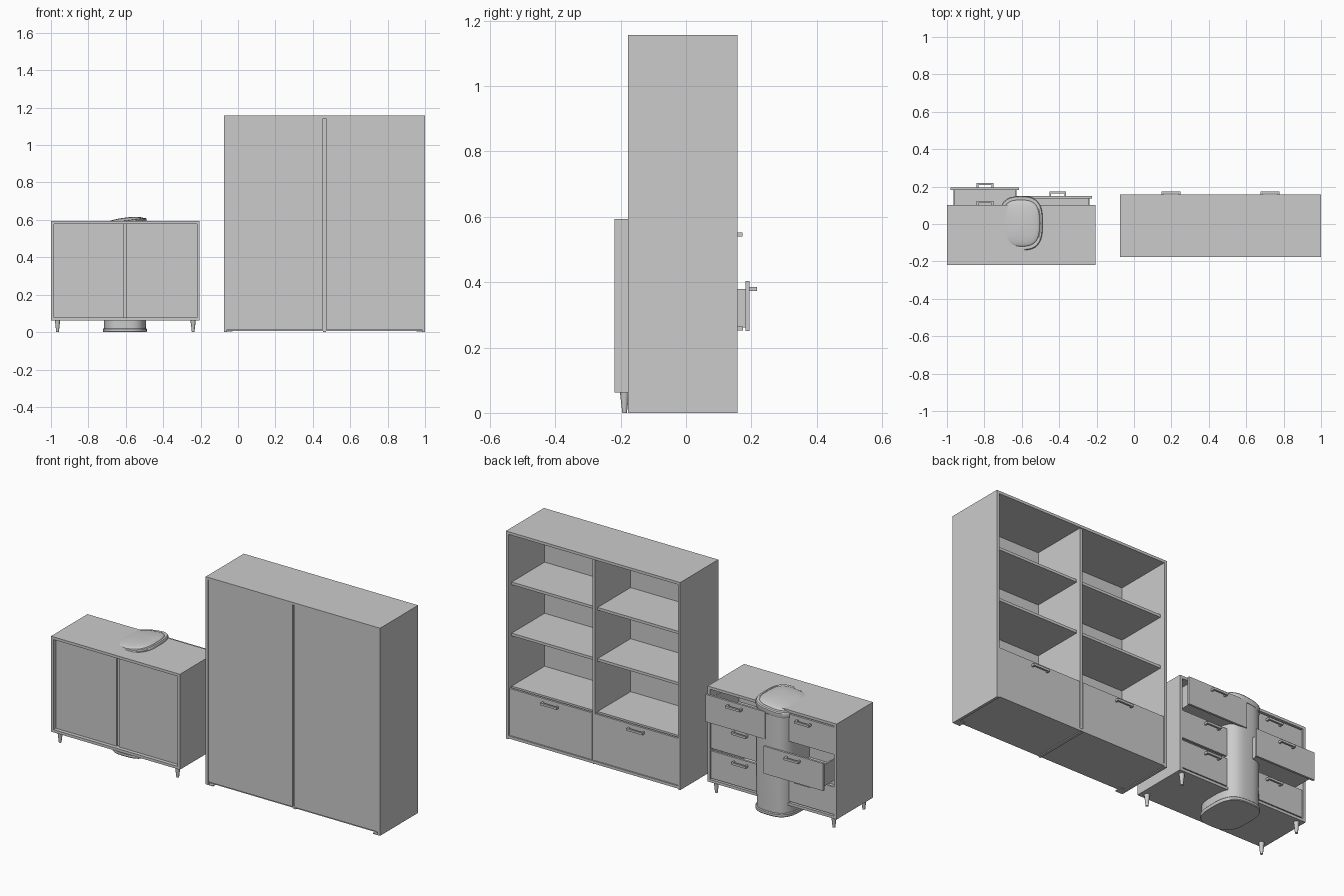
import bpy, bmesh, math
from mathutils import Matrix

if "Cube" in bpy.data.objects:
    bpy.data.objects.remove(bpy.data.objects["Cube"])


def boxes(name, items):
    """One object from boxes given as (x0, x1, y0, y1, z0, z1)."""
    bm = bmesh.new()
    for x0, x1, y0, y1, z0, z1 in items:
        m = Matrix.Translation(((x0 + x1) / 2, (y0 + y1) / 2, (z0 + z1) / 2))
        m = m @ Matrix.Diagonal((x1 - x0, y1 - y0, z1 - z0, 1))
        bmesh.ops.create_cube(bm, size=1, matrix=m)
    return finish(name, bm)


def finish(name, bm):
    me = bpy.data.meshes.new(name)
    bm.to_mesh(me)
    bm.free()
    ob = bpy.data.objects.new(name, me)
    bpy.context.collection.objects.link(ob)
    return ob


def smooth(ob, angle=35):
    bpy.ops.object.select_all(action='DESELECT')
    bpy.context.view_layer.objects.active = ob
    ob.select_set(True)
    bpy.ops.object.shade_smooth_by_angle(angle=math.radians(angle))


def handle(name, cx, y, z, w=0.09, d=0.024):
    """Bar handle on two posts, standing out from the face at y."""
    h, t = 0.006, 0.01
    boxes(name, [(cx - w / 2, cx + w / 2, y + d - t, y + d, z - h, z + h),
                 (cx - w / 2, cx - w / 2 + t, y, y + d - t, z - h, z + h),
                 (cx + w / 2 - t, cx + w / 2, y, y + d - t, z - h, z + h)])


def drawer(name, x0, x1, yf, z0, z1, depth, handle_z, d=0.024, w=0.09):
    """Front board with its outer face at yf, open-topped box behind it, and handle."""
    t, s = 0.012, 0.008
    a, b, yb, zb, zt = x0 + 0.015, x1 - 0.015, yf - depth, z0 + 0.01, z1 - 0.025
    boxes(name, [(x0, x1, yf - t, yf, z0, z1),
                 (a, a + s, yb, yf - t, zb, zt),
                 (b - s, b, yb, yf - t, zb, zt),
                 (a + s, b - s, yb, yb + s, zb, zt),
                 (a + s, b - s, yb + s, yf - t, zb, zb + s)])
    handle(name + "_handle", (x0 + x1) / 2, yf, handle_z, w, d)


# Bookcase carcass
X0, X1, Y0, Y1, H, T = -0.075, 1.0, -0.177, 0.158, 1.157, 0.015
mid, back = (X0 + X1) / 2, -0.172
boxes("bookcase_frame", [(X0, X0 + T, Y0, Y1, 0, H), (X1 - T, X1, Y0, Y1, 0, H),
                         (X0 + T, X1 - T, Y0, Y1, H - T, H),
                         (X0 + T, X1 - T, back + 0.01, Y1, 0.005, 0.005 + T)])
boxes("bookcase_divider", [(mid - T / 2, mid + T / 2, back + 0.01, Y1 - 0.006, 0, H - T)])
boxes("bookcase_foot_plates", [(X0 + T, X0 + 0.045, Y0, Y0 + 0.04, 0, 0.004),
                               (X1 - 0.045, X1 - T, Y0, Y0 + 0.04, 0, 0.004)])

# Bookcase back panels, shelves and drawers, one set per column
for side, a, b in (("left", X0 + T, mid - T / 2), ("right", mid + T / 2, X1 - T)):
    boxes(f"bookcase_back_panel_{side}", [(a, b, back, back + 0.01, 0.015, H - T)])
    for i, z in enumerate((0.285, 0.58, 0.865)):
        boxes(f"bookcase_shelf_{side}_{i + 1}", [(a, b, back + 0.01, Y1 - 0.03, z - T, z)])
    drawer(f"bookcase_drawer_{side}", a + 0.003, b - 0.003, Y1 - 0.004, 0.022, 0.283,
           0.29, 0.258, 0.02, 0.1)

# Dresser carcass
D0, D1, E0, E1, B, C = -1.0, -0.205, -0.219, 0.102, 0.062, 0.594
dm, db = (D0 + D1) / 2, -0.198
boxes("dresser_frame", [(D0, D0 + T, E0, E1, B, C), (D1 - T, D1, E0, E1, B, C),
                        (D0 + T, D1 - T, E0, E1, C - T, C),
                        (D0 + T, D1 - T, E0, E1, B, B + T)])
boxes("dresser_divider", [(dm - T / 2, dm + T / 2, db + 0.01, E1 - 0.003, B + T, C - T)])

# Dresser back panels and drawers: one mid-row and one top drawer are pulled out
pulled = {("left", 1): 0.095, ("right", 2): 0.05}
for side, a, b in (("left", D0 + T, dm - T / 2), ("right", dm + T / 2, D1 - T)):
    boxes(f"dresser_back_panel_{side}", [(a, b, db, db + 0.01, B + T, C - T)])
    for row in range(3):
        z = 0.084 + row * 0.167
        yf = 0.099 + pulled.get((side, row), 0)
        drawer(f"dresser_drawer_{side}_{row + 1}", a + 0.004, b - 0.004, yf,
               z, z + 0.153, 0.27, z + 0.128)

# Dresser tapered legs
for i, (x, y) in enumerate([(x, y) for x in (-0.965, -0.24) for y in (-0.188, 0.075)]):
    bm = bmesh.new()
    bmesh.ops.create_cone(bm, cap_ends=True, segments=20, radius1=0.007, radius2=0.014,
                          depth=B, matrix=Matrix.Translation((x, y, B / 2)))
    smooth(finish(f"dresser_leg_{i + 1}", bm))


def rounded_loft(name, profile, tilt=0.0, n=64, a=0.118, b=0.146, cx=-0.605, cy=0.004):
    """Stack of rounded-rectangle rings from (scale, z) pairs, capped at both ends."""
    bm = bmesh.new()
    rings = []
    for s, z in profile:
        ring = []
        for i in range(n):
            t = 2 * math.pi * i / n
            c, q = math.cos(t), math.sin(t)
            x = a * s * math.copysign(abs(c) ** 0.68, c)
            y = b * s * math.copysign(abs(q) ** 0.68, q)
            ring.append(bm.verts.new((cx + x, cy + y, z + tilt * x)))
        rings.append(ring)
    for r, u in zip(rings, rings[1:]):
        for i in range(n):
            j = (i + 1) % n
            bm.faces.new((r[i], r[j], u[j], u[i]))
    bm.faces.new(rings[0][::-1])
    bm.faces.new(rings[-1])
    ob = finish(name, bm)
    smooth(ob)
    return ob


# Bin standing through the dresser: base ring, body and tilted domed lid
rounded_loft("bin_base", [(0.98, 0), (1.0, 0.004), (1.0, 0.016), (0.97, 0.02), (0.9, 0.02)])
rounded_loft("bin_body", [(0.95, 0.01), (0.96, 0.2), (0.96, 0.56)])
dome = [(0.85 * math.cos(k * math.pi / 20), 0.594 + 0.018 * math.sin(k * math.pi / 20))
        for k in range(10)]
rounded_loft("bin_lid", [(0.9, 0.56), (0.97, 0.562), (0.99, 0.57), (0.99, 0.588), (0.96, 0.594),
                         (0.88, 0.596)] + dome, tilt=0.13)
